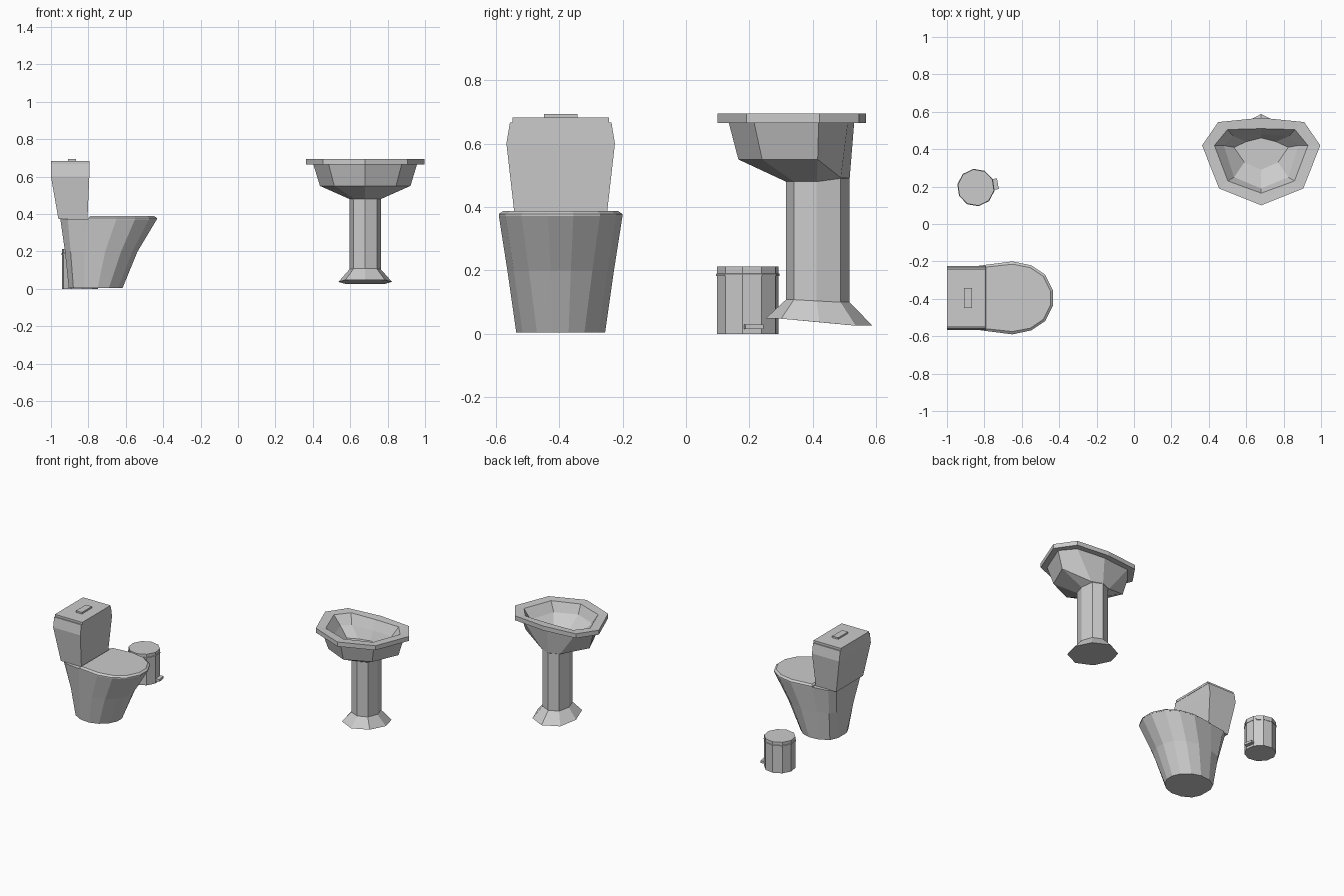
import bpy, bmesh, math
from mathutils import Matrix

if "Cube" in bpy.data.objects:
    bpy.data.objects.remove(bpy.data.objects["Cube"])


def loft(name, rings):
    """Skin a stack of equal-length rings and cap both ends."""
    bm = bmesh.new()
    rows = [[bm.verts.new(p) for p in r] for r in rings]
    n = len(rows[0])
    for a, b in zip(rows, rows[1:]):
        for i in range(n):
            j = (i + 1) % n
            bm.faces.new((a[i], a[j], b[j], b[i]))
    bm.faces.new(rows[0])
    bm.faces.new(rows[-1])
    bmesh.ops.recalc_face_normals(bm, faces=bm.faces)
    me = bpy.data.meshes.new(name)
    bm.to_mesh(me)
    bm.free()
    ob = bpy.data.objects.new(name, me)
    bpy.context.collection.objects.link(ob)
    return ob


def rect(x0, x1, cy, dy, z):
    return [(x0, cy - dy, z), (x1, cy - dy, z), (x1, cy + dy, z), (x0, cy + dy, z)]


# ---- toilet ----
TY = -0.395


def oval(half, z, s=1.0):
    pts = [(x, TY + d * s, z) for x, d in half]
    return pts + [(x, TY - d * s, z) for x, d in reversed(half)]


foot = [(-.905, .045), (-.88, .1), (-.82, .133), (-.75, .14), (-.69, .12), (-.64, .075), (-.617, .025)]
waist = [(-.925, .09), (-.895, .13), (-.82, .152), (-.71, .168), (-.625, .148), (-.565, .1), (-.537, .032)]
brim = [(-.95, .13), (-.91, .16), (-.80, .176), (-.65, .195), (-.55, .174), (-.475, .124), (-.433, .04)]
cover = [(-.87, .15), (-.84, .16), (-.79, .165), (-.65, .18), (-.555, .162), (-.485, .115), (-.446, .037)]
loft("toilet_bowl", [oval(foot, .005), oval(waist, .2), oval(brim, .373)])
loft("toilet_seat", [oval(brim[2:], .371), oval(brim[2:], .378), oval(cover[2:], .388)])
loft("toilet_tank", [rect(-.96, -.805, TY, .145, .372), rect(-1, -.795, TY, .171, .6),
                     rect(-1, -.795, TY, .16, .667)])
loft("tank_lid", [rect(-1, -.793, TY, .152, .667), rect(-1, -.793, TY, .152, .682)])
loft("flush_button", [rect(-.91, -.865, TY, .053, .68), rect(-.91, -.865, TY, .053, .693)])

# ---- sink: eight-sided rings (front, front side, side, back side, back) ----
SX = 0.68


def octo(front, fs, side, bs, back, z, zb=None):
    zb = z if zb is None else zb
    zm = (z + zb) / 2 if z < .2 else z
    right = [(*fs, z), (*side, zm), (*bs, zb)]
    return ([(SX, front, z)] + [(SX + x, y, h) for x, y, h in right] + [(SX, back, zb)]
            + [(SX - x, y, h) for x, y, h in reversed(right)])


column = (.315, (.062, .34), (.084, .412), (.062, .487), .515)
rim = (.1, (.225, .19), (.316, .42), (.23, .545), .568)
loft("sink_basin", [
    octo(*column, .48, .49),
    octo(.165, (.165, .24), (.242, .415), (.07, .488), .516, .55, .492),
    octo(.135, (.195, .215), (.277, .418), (.2, .51), .53, .665),
    octo(*rim, .665),
    octo(*rim, .695),
    octo(.165, (.178, .23), (.25, .42), (.18, .505), .51, .692),
    octo(.19, (.145, .25), (.2, .42), (.15, .47), .48, .63),
    octo(.29, (.09, .33), (.145, .41), (.08, .44), .46, .565),
])
loft("sink_pedestal", [
    octo(.25, (.105, .3), (.143, .42), (.105, .535), .588, .048, .026),
    octo(*column, .108, .1),
    octo(*column, .485, .49),
])

# ---- pedal bin: ten-sided lathe ----
BX, BY = -0.845, 0.195


def decagon(r, z):
    return [(BX + r * math.cos(a), BY + r * math.sin(a), z)
            for a in (math.radians(26 + 36 * i) for i in range(10))]


loft("bin_body", [decagon(.098, 0), decagon(.098, .182)])
loft("bin_lid", [decagon(.101, .182), decagon(.101, .189), decagon(.098, .191), decagon(.098, .212)])
pedal = loft("bin_pedal", [rect(.07, .119, 0, .029, .015), rect(.07, .119, 0, .029, .03)])
pedal.data.transform(Matrix.Translation((BX, BY, 0)) @ Matrix.Rotation(math.radians(10), 4, 'Z'))
